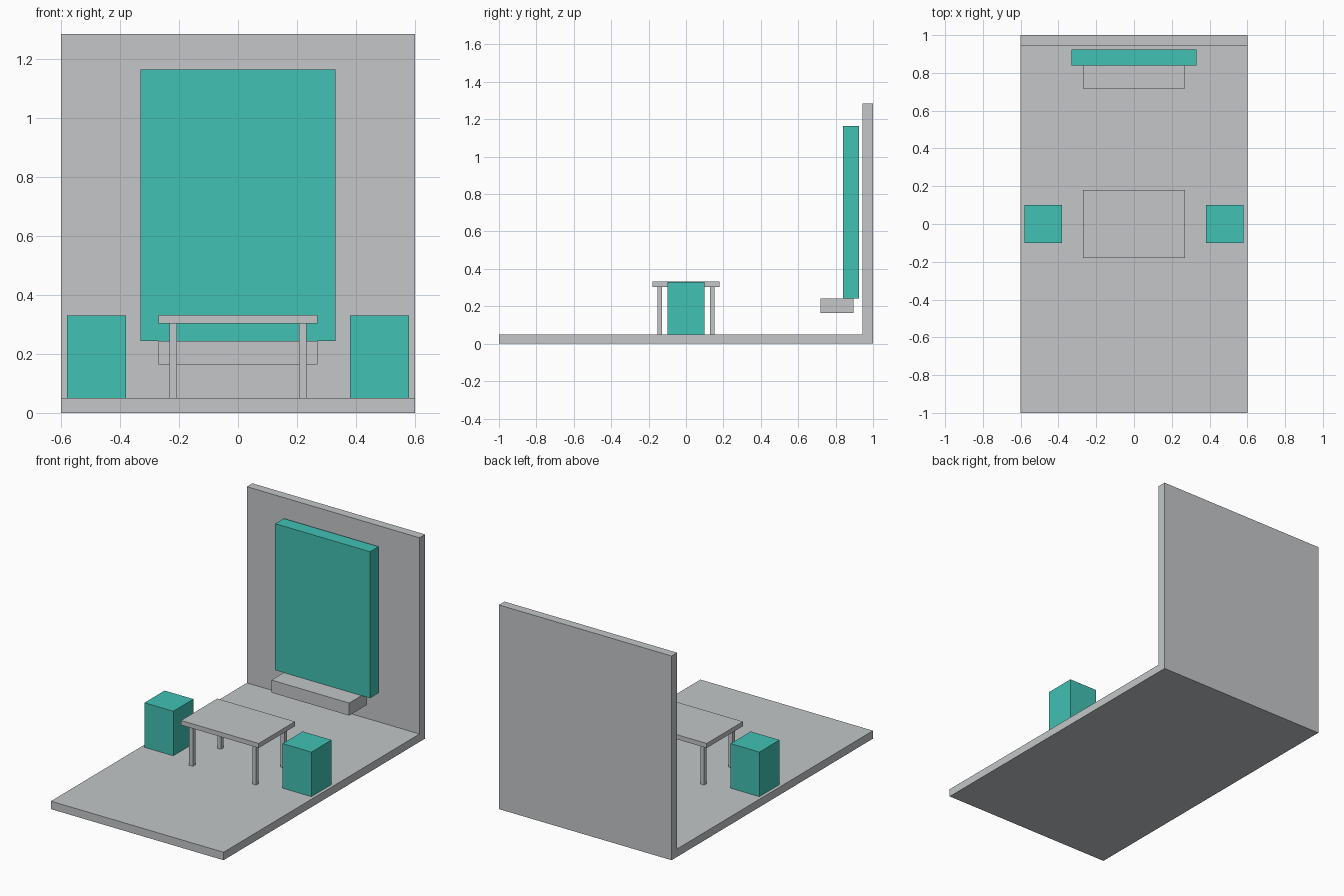
import bpy
import bmesh

if "Cube" in bpy.data.objects:
    bpy.data.objects.remove(bpy.data.objects["Cube"])


def material(name, rgb):
    m = bpy.data.materials.new(name)
    m.diffuse_color = (*rgb, 1.0)
    m.use_nodes = True
    m.node_tree.nodes["Principled BSDF"].inputs["Base Color"].default_value = m.diffuse_color
    return m


GREY = material("light_grey", (0.546, 0.565, 0.578))
TEAL = material("teal", (0.054, 0.533, 0.456))


def finish(name, bm, mat):
    bmesh.ops.recalc_face_normals(bm, faces=bm.faces)
    mesh = bpy.data.meshes.new(name)
    bm.to_mesh(mesh)
    bm.free()
    mesh.materials.append(mat)
    obj = bpy.data.objects.new(name, mesh)
    bpy.context.collection.objects.link(obj)
    return obj


def box(name, x, y, z, mat):
    """Box spanning the given (low, high) range on each axis."""
    bm = bmesh.new()
    bmesh.ops.create_cube(bm, size=1.0)
    for v in bm.verts:
        v.co = [r[0] if c < 0 else r[1] for c, r in zip(v.co, (x, y, z))]
    return finish(name, bm, mat)


FLOOR = 0.05

# Floor and back wall: one L-shaped profile extruded across the width
profile = [(-1, 0), (1, 0), (1, 1.283), (0.945, 1.283), (0.945, FLOOR), (-1, FLOOR)]
bm = bmesh.new()
face = bm.faces.new([bm.verts.new((-0.6, y, z)) for y, z in profile])
ext = bmesh.ops.extrude_face_region(bm, geom=[face])
bmesh.ops.translate(bm, vec=(1.2, 0, 0),
                    verts=[g for g in ext["geom"] if isinstance(g, bmesh.types.BMVert)])
finish("floor_and_back_wall", bm, GREY)

# Upright panel and the low shelf under it
box("wall_panel", (-0.33, 0.33), (0.84, 0.925), (0.243, 1.163), TEAL)
box("shelf", (-0.27, 0.27), (0.718, 0.895), (0.164, 0.243), GREY)

# Table
box("table_top", (-0.27, 0.27), (-0.18, 0.18), (0.303, 0.332), GREY)
for sx, side in ((-1, "left"), (1, "right")):
    for sy, end in ((-1, "front"), (1, "back")):
        cx, cy, h = sx * 0.22, sy * 0.14, 0.0125
        box(f"table_leg_{end}_{side}", (cx - h, cx + h), (cy - h, cy + h),
            (FLOOR, 0.303), GREY)

    # Block seat on each side of the table
    cx = sx * 0.48
    box(f"seat_{side}", (cx - 0.1, cx + 0.1), (-0.1, 0.1), (FLOOR, 0.33), TEAL)
